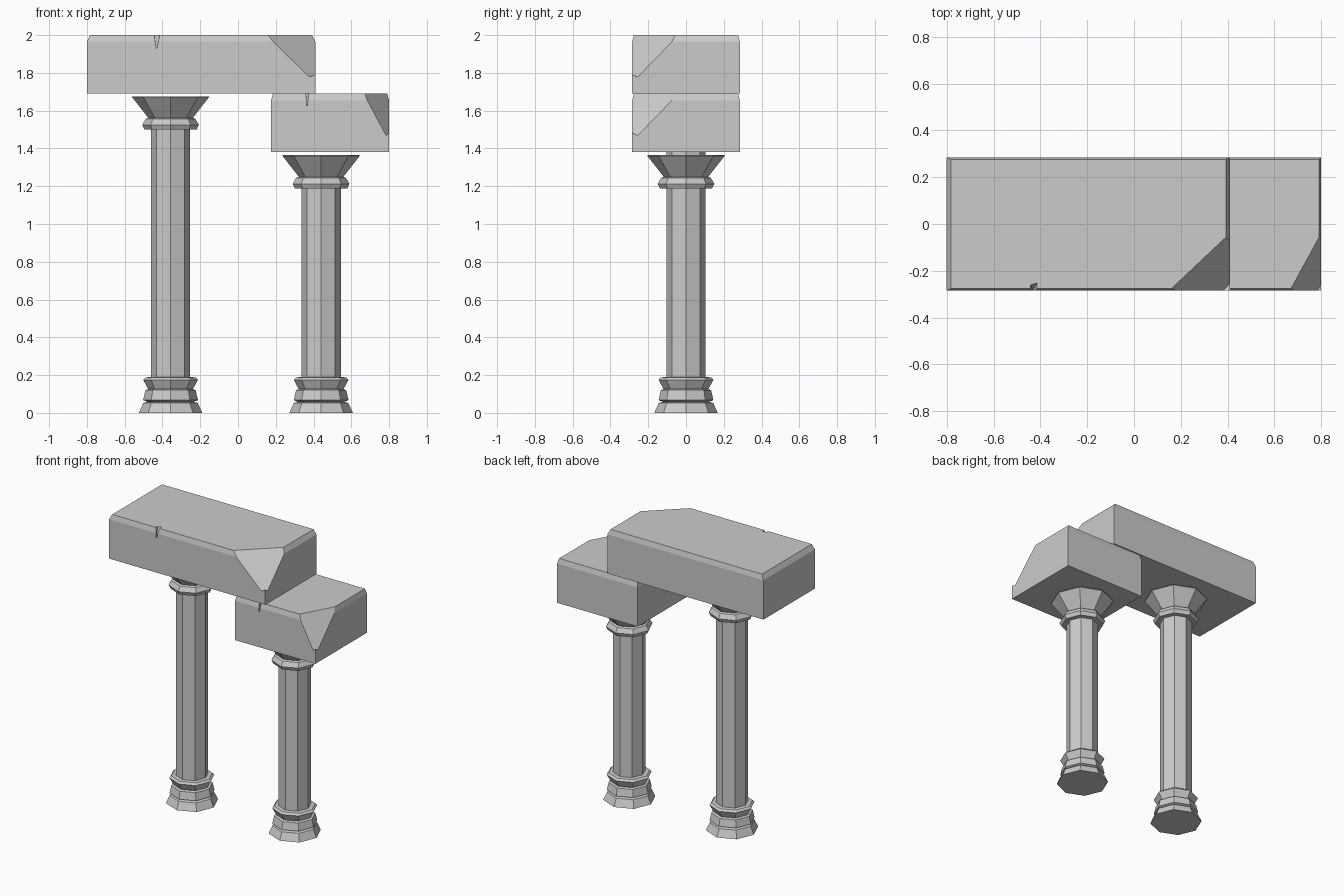
import bpy, bmesh
from mathutils import Vector
from math import cos, sin, pi

if "Cube" in bpy.data.objects:
    bpy.data.objects.remove(bpy.data.objects["Cube"])


def make_object(name, bm):
    bmesh.ops.recalc_face_normals(bm, faces=bm.faces[:])
    mesh = bpy.data.meshes.new(name)
    bm.to_mesh(mesh)
    bm.free()
    obj = bpy.data.objects.new(name, mesh)
    bpy.context.collection.objects.link(obj)
    return obj


def hull(bm, points):
    verts = [bm.verts.new(p) for p in points]
    bmesh.ops.convex_hull(bm, input=verts)


def column(name, x, drop):
    # Octagonal column turned from a profile of (radius, height)
    base = [(0.168, 0), (0.144, 0.053), (0.122, 0.058), (0.145, 0.068), (0.133, 0.12),
            (0.118, 0.126), (0.123, 0.134), (0.145, 0.175), (0.132, 0.188), (0.104, 0.19)]
    cap = [(0.104, 1.5), (0.138, 1.5), (0.15, 1.525), (0.132, 1.556),
           (0.118, 1.562), (0.204, 1.672), (0.204, 1.676)]
    profile = base + [(r, z - drop) for r, z in cap]
    bm = bmesh.new()
    rings = [[bm.verts.new((x + r * cos(i * pi / 4), r * sin(i * pi / 4), z))
              for i in range(8)] for r, z in profile]
    for low, high in zip(rings, rings[1:]):
        for i in range(8):
            j = (i + 1) % 8
            bm.faces.new((low[i], low[j], high[j], high[i]))
    bm.faces.new(rings[0])
    bm.faces.new(rings[-1])
    return make_object(name, bm)


def beam(name, cx, sx, top):
    # Local frame: x from the beam centre, z down from the top face
    def place(p):
        return Vector((cx + p[0] * sx, p[1], top + p[2]))

    # Block with chamfered top edges
    X, Y = 0.605, 0.285
    bm = bmesh.new()
    hull(bm, [place((a * x, b * y, z)) for a in (-1, 1) for b in (-1, 1)
              for x, y, z in ((X, Y, -0.31), (X, Y, -0.035), (X - 0.018, Y - 0.009, 0))])

    # Broken front right corner
    a, b, c = (place(p) for p in ((0.345, -Y, 0), (X, -0.04, 0), (X, -Y, -0.252)))
    normal = (b - a).cross(c - a).normalized()
    if normal.z < 0:
        normal.negate()
    cut = bmesh.ops.bisect_plane(bm, geom=bm.verts[:] + bm.edges[:] + bm.faces[:],
                                 plane_co=a, plane_no=normal, clear_outer=True)
    edges = [e for e in cut["geom_cut"] if isinstance(e, bmesh.types.BMEdge)]
    bmesh.ops.holes_fill(bm, edges=edges, sides=0)
    bmesh.ops.dissolve_limit(bm, angle_limit=0.01, verts=bm.verts[:], edges=bm.edges[:])
    obj = make_object(name, bm)

    # Small crack in the front top edge
    bm = bmesh.new()
    hull(bm, [place(p) for p in ((-0.252, -0.30, 0.02), (-0.215, -0.30, 0.02),
                                 (-0.237, -0.30, -0.078), (-0.25, -0.255, 0.02),
                                 (-0.216, -0.245, 0.02), (-0.237, -0.28, -0.075))])
    cutter = make_object(name + "_crack_cutter", bm)
    cutter.hide_render = True
    cutter.hide_set(True)
    mod = obj.modifiers.new("crack", "BOOLEAN")
    mod.operation = "DIFFERENCE"
    mod.solver = "EXACT"
    mod.object = cutter

    # Splinter left standing at the foot of the break
    bm = bmesh.new()
    hull(bm, [place(p) for p in ((X - 0.031, -Y, -0.222), (X, -Y + 0.03, -0.222),
                                 (X, -Y, -0.208), (X, -Y, -0.252))])
    make_object(name + "_splinter", bm)


column("tall_column", -0.357, 0)
column("short_column", 0.44, 0.312)
beam("long_beam", -0.195, 1.0, 2.0)
beam("short_beam", 0.4875, 0.516, 1.69)
